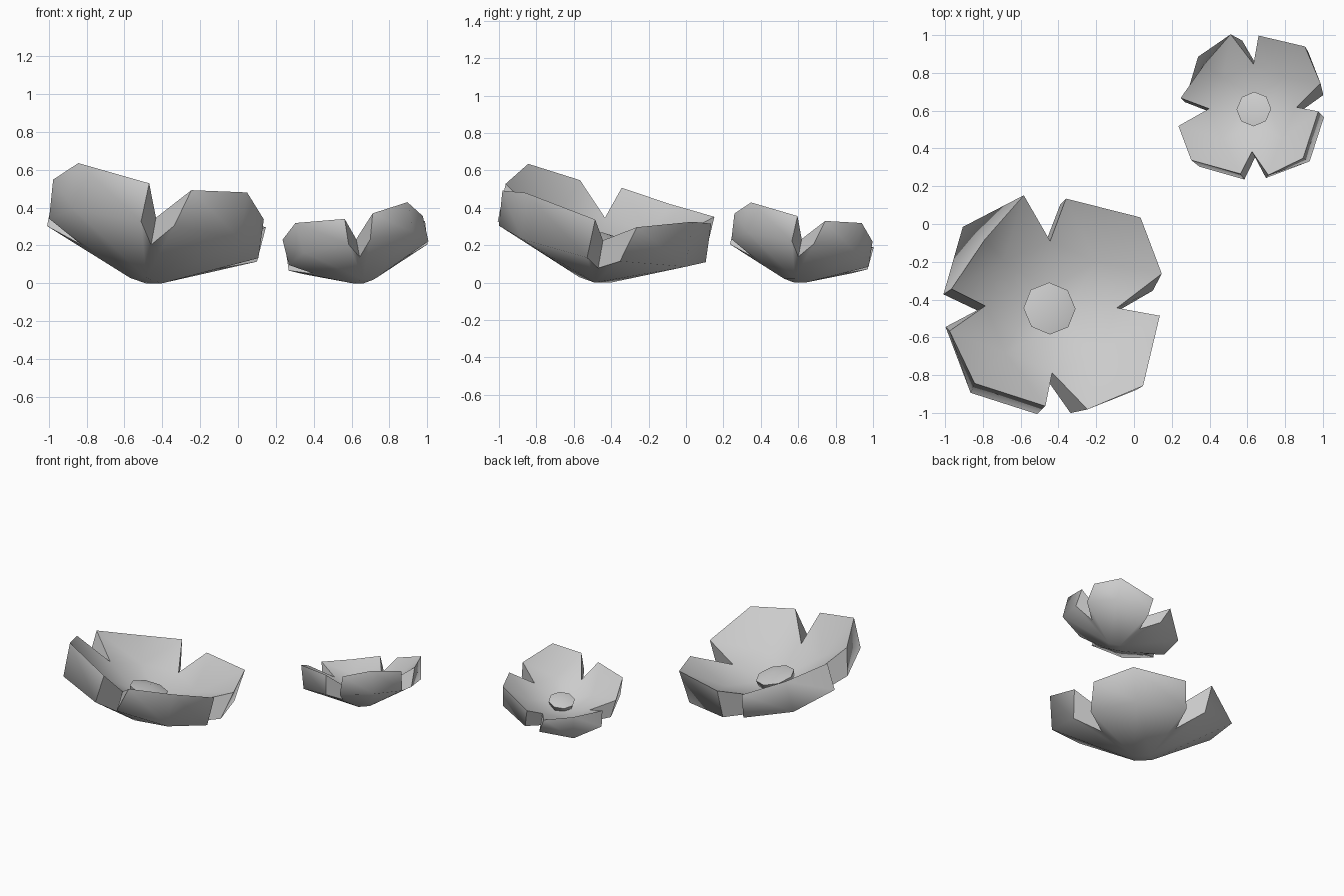
import bpy, bmesh, math
from mathutils import Matrix, Vector

if "Cube" in bpy.data.objects:
    bpy.data.objects.remove(bpy.data.objects["Cube"])

# One petal: u = outward, v = sideways (counter-clockwise), w = up
PETAL = {
    "I-": (.08, -.08, .19), "I+": (.08, .08, .19),    # upper root
    "O-": (.06, -.06, .02), "O+": (.06, .06, .02),    # lower root
    "S-": (.25, -.25, .30), "S+": (.25, .25, .30),    # upper notch
    "T-": (.26, -.26, .15), "T+": (.26, .26, .15),    # lower notch
    "M": (.35, 0, .28),                               # hollow of the cup
    "P1": (.52, -.29, .44), "P2": (.64, 0, .50), "P3": (.44, .35, .44),   # rim
    "Q1": (.47, -.32, .24), "Q2": (.63, .02, .25), "Q3": (.45, .35, .23), # lower lip
}
FACES = [
    "I- M I+", "I- S- M", "I+ M S+", "S- P1 M", "M P3 S+", "M P1 P2", "M P2 P3",
    "P1 Q1 Q2 P2", "P2 Q2 Q3 P3", "S- T- Q1 P1", "S+ P3 Q3 T+",
    "O- O+ Q2", "O- Q2 Q1 T-", "O+ T+ Q3 Q2",
]


def finish(name, bm, matrix):
    bmesh.ops.recalc_face_normals(bm, faces=bm.faces)
    bm.transform(matrix)
    mesh = bpy.data.meshes.new(name)
    bm.to_mesh(mesh)
    bm.free()
    ob = bpy.data.objects.new(name, mesh)
    bpy.context.collection.objects.link(ob)
    bpy.ops.object.select_all(action='DESELECT')
    ob.select_set(True)
    bpy.context.view_layer.objects.active = ob
    bpy.ops.object.shade_smooth_by_angle(angle=math.radians(80))
    return ob


def flower(name, x, y, scale, axis, angle):
    tilt = Matrix.Rotation(math.radians(angle), 4, Vector(axis))
    place = Matrix.Translation((x, y, 0)) @ Matrix.Scale(scale, 4) @ tilt

    # four petals around the base
    bm = bmesh.new()
    for i in range(4):
        turn = Matrix.Rotation(math.radians(45 + 90 * i), 4, 'Z')
        pts = dict(PETAL)
        if i == 1:                       # this petal's rim is folded inwards
            pts["P2"] = (.50, .03, .43)
        v = {k: bm.verts.new(turn @ Vector(p)) for k, p in pts.items()}
        for f in FACES:
            bm.faces.new([v[k] for k in f.split()])
    # neighbouring petals are welded at their roots and notches
    bmesh.ops.remove_doubles(bm, verts=bm.verts, dist=.002)
    bmesh.ops.holes_fill(bm, edges=[e for e in bm.edges if e.is_boundary], sides=4)
    petals = finish(name + "_petals", bm, place)

    # eight-sided button in the middle
    bm = bmesh.new()
    bmesh.ops.create_cone(bm, cap_ends=True, segments=8, radius1=.12, radius2=.14,
                          depth=.07, matrix=Matrix.Translation((0, 0, .215)))
    top = max(bm.faces, key=lambda f: f.calc_center_median().z)
    c = bmesh.ops.poke(bm, faces=[top])["verts"][0]
    c.co.z += .03
    button = finish(name + "_centre", bm, place)

    # rest the flower on the ground
    low = min(p.co.z for p in petals.data.vertices)
    for ob in (petals, button):
        ob.data.transform(Matrix.Translation((0, 0, -low)))


flower("large_flower", -.49, -.49, 1.0, (-1, 1, 0), 14)
flower("small_flower", .665, .578, .665, (-1, -1, 0), 15)
